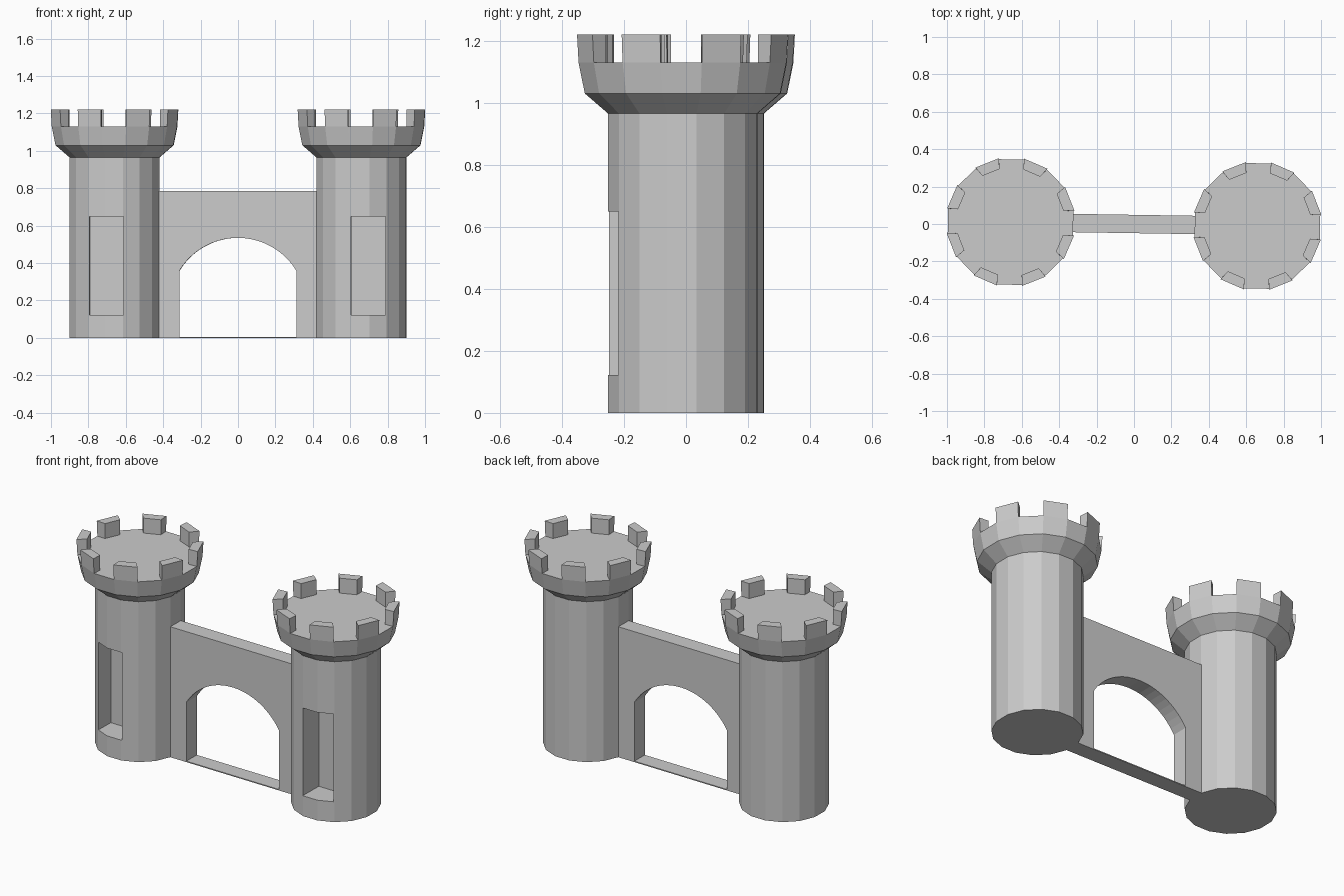
import bpy, bmesh
from math import pi, sin, cos, tan, asin, radians
from mathutils import Matrix

if "Cube" in bpy.data.objects:
    bpy.data.objects.remove(bpy.data.objects["Cube"])

SIDES = 16
HALF = pi / SIDES
TURN = Matrix.Rotation(radians(-0.9), 4, 'Z')   # the whole gate sits slightly turned


def finish(bm, name):
    bmesh.ops.recalc_face_normals(bm, faces=bm.faces)
    me = bpy.data.meshes.new(name)
    bm.to_mesh(me)
    bm.free()
    ob = bpy.data.objects.new(name, me)
    bpy.context.collection.objects.link(ob)
    return ob


def lathe(bm, profile, cx):
    """Closed 16-sided solid from (flat radius, z) pairs."""
    rings = []
    for r, z in profile:
        rr = r / cos(HALF)
        rings.append([bm.verts.new((cx + rr * cos(HALF + 2 * HALF * i),
                                    rr * sin(HALF + 2 * HALF * i), z))
                      for i in range(SIDES)])
    for a, b in zip(rings, rings[1:]):
        for i in range(SIDES):
            j = (i + 1) % SIDES
            bm.faces.new((a[i], a[j], b[j], b[i]))
    bm.faces.new(rings[0])
    bm.faces.new(rings[-1])


def box(bm, x0, x1, y0, y1, z0, z1):
    m = (Matrix.Translation(((x0 + x1) / 2, (y0 + y1) / 2, (z0 + z1) / 2))
         @ Matrix.Diagonal((x1 - x0, y1 - y0, z1 - z0, 1)))
    bmesh.ops.create_cube(bm, size=1, matrix=m)


def prism(bm, outline, y0, y1):
    """Extrude an x-z outline along y."""
    f = bm.faces.new([bm.verts.new((x, y0, z)) for x, z in outline])
    ext = bmesh.ops.extrude_face_region(bm, geom=[f])['geom']
    for v in ext:
        if isinstance(v, bmesh.types.BMVert):
            v.co.y = y1


def merlon(bm, cx, angle):
    """One block standing on a flat of the tower rim."""
    d, t = (cos(angle), sin(angle)), (-sin(angle), cos(angle))
    rings = []
    for z, outer in ((1.13, 0.335), (1.22, 0.34)):
        w = outer * tan(HALF)
        rings.append([bm.verts.new((cx + d[0] * r + t[0] * s, d[1] * r + t[1] * s, z))
                      for r, s in ((outer, -w), (outer, w), (0.285, 0.049), (0.285, -0.049))])
    a, b = rings
    bm.faces.new(a)
    bm.faces.new(b)
    for i in range(4):
        j = (i + 1) % 4
        bm.faces.new((a[i], a[j], b[j], b[i]))


parts = []
for side, label in ((-1, "left"), (1, "right")):
    cx = 0.66 * side

    # Tower shaft with flared head
    bm = bmesh.new()
    lathe(bm, [(0.24, 0), (0.24, 0.965), (0.315, 1.03), (0.335, 1.13)], cx)
    tower = finish(bm, label + "_tower")

    # Niche cut into the front of the tower
    bm = bmesh.new()
    nx = 0.70 * side
    box(bm, nx - 0.091, nx + 0.091, -0.4, -0.09, 0.122, 0.65)
    cutter = finish(bm, "niche_cutter")
    cutter.hide_render = True
    mod = tower.modifiers.new("niche", 'BOOLEAN')
    mod.operation = 'DIFFERENCE'
    mod.solver = 'EXACT'
    mod.object = cutter
    bpy.context.view_layer.objects.active = tower
    bpy.ops.object.modifier_apply(modifier=mod.name)
    bpy.data.objects.remove(cutter)

    # Ring of battlements
    bm = bmesh.new()
    for k in range(8):
        merlon(bm, cx, pi / 8 + k * pi / 4)
    parts += [tower, finish(bm, label + "_battlements")]

# Gate wall with a segmental arch opening
HW, SPRING, TOP, END = 0.3125, 0.36, 0.535, 0.44
rise = TOP - SPRING
R = (HW ** 2 + rise ** 2) / (2 * rise)
span = asin(HW / R)
arch = [(R * sin(span * k / 10), TOP - R + R * cos(span * k / 10)) for k in range(-10, 11)]
bm = bmesh.new()
prism(bm, [(-END, 0), (-HW, 0)] + arch + [(HW, 0), (END, 0), (END, 0.785), (-END, 0.785)],
      -0.049, 0.049)
parts.append(finish(bm, "gate_wall"))

# Thin threshold across the opening
bm = bmesh.new()
box(bm, -HW, HW, -0.049, 0.049, 0, 0.006)
parts.append(finish(bm, "threshold"))

for ob in parts:
    ob.data.transform(TURN)
